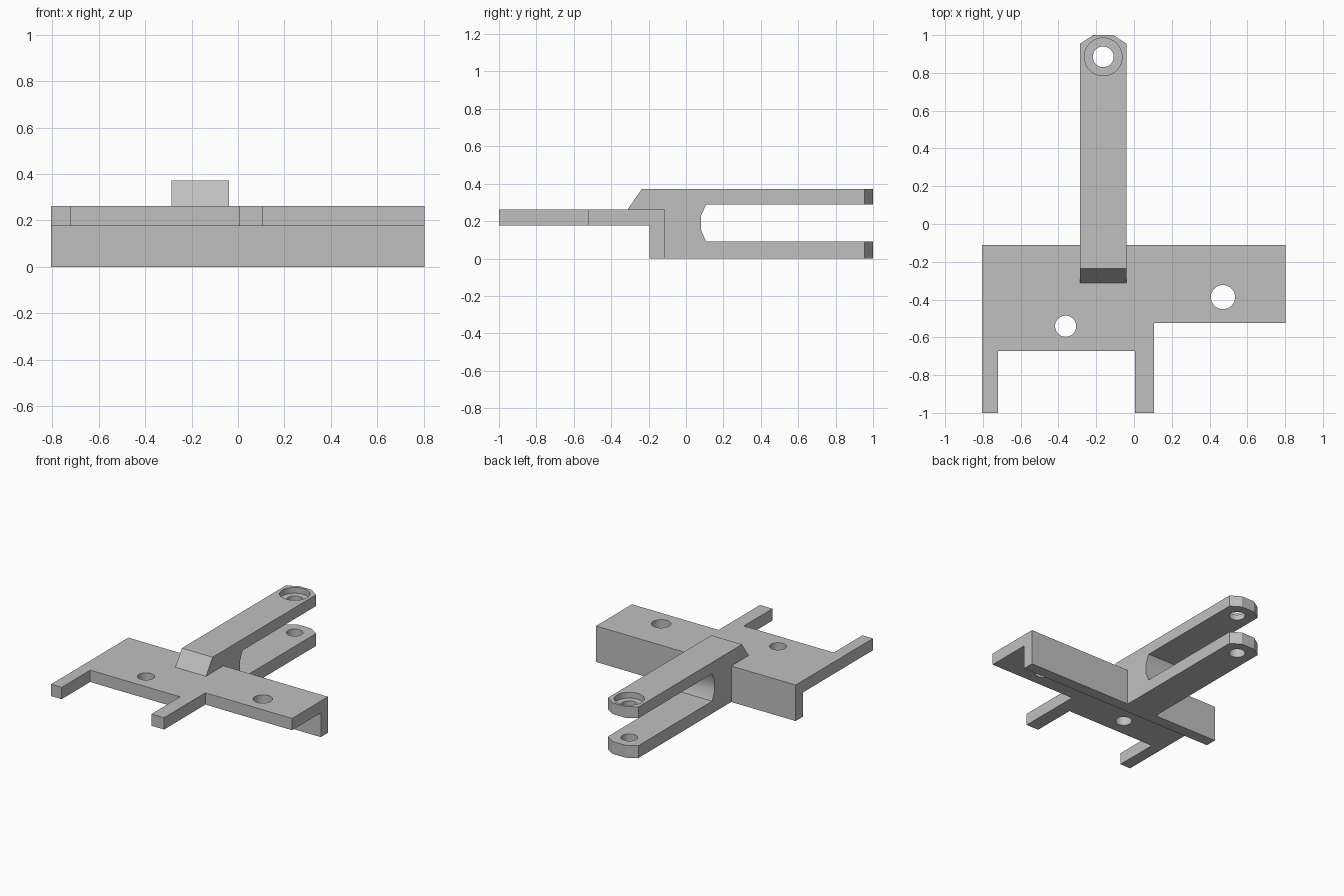
import bpy
import bmesh
import math
from mathutils import Vector

cube = bpy.data.objects.get("Cube")
if cube:
    bpy.data.objects.remove(cube, do_unlink=True)

grey = bpy.data.materials.new("plain_grey")
grey.use_nodes = True
colour = (0.53, 0.53, 0.53, 1)
grey.diffuse_color = colour
grey.node_tree.nodes["Principled BSDF"].inputs["Base Color"].default_value = colour


def prism(name, outline, axis, low, high):
    """Extrude a 2D outline along z (outline is x, y) or along x (outline is y, z)."""
    def place(a, b, c):
        return Vector((a, b, c)) if axis == "z" else Vector((c, a, b))
    bm = bmesh.new()
    face = bm.faces.new([bm.verts.new(place(a, b, low)) for a, b in outline])
    grown = bmesh.ops.extrude_face_region(bm, geom=[face])["geom"]
    bmesh.ops.translate(bm, vec=place(0, 0, high - low),
                        verts=[v for v in grown if isinstance(v, bmesh.types.BMVert)])
    bmesh.ops.recalc_face_normals(bm, faces=bm.faces[:])
    mesh = bpy.data.meshes.new(name)
    bm.to_mesh(mesh)
    bm.free()
    mesh.materials.append(grey)
    obj = bpy.data.objects.new(name, mesh)
    bpy.context.collection.objects.link(obj)
    return obj


def circle(x, y, radius, sides=48):
    turns = [math.tau * i / sides for i in range(sides)]
    return [(x + radius * math.cos(t), y + radius * math.sin(t)) for t in turns]


def combine(target, tool, operation):
    """Apply a boolean and remove the tool."""
    mod = target.modifiers.new(operation, "BOOLEAN")
    mod.operation, mod.object, mod.solver = operation, tool, "EXACT"
    bpy.context.view_layer.objects.active = target
    bpy.ops.object.modifier_apply(modifier=mod.name)
    bpy.data.objects.remove(tool, do_unlink=True)


left, right, back = -0.805, 0.803, -0.112
arm_low, arm_high = -0.286, -0.039
pin_x, pin_y = -0.163, 0.885

# Flat plate with two front prongs
bracket = prism("bracket", [
    (left, back), (left, -1), (-0.72, -1), (-0.72, -0.672), (0.004, -0.672),
    (0.004, -1), (0.105, -1), (0.105, -0.525), (right, -0.525), (right, back),
], "z", 0.176, 0.262)

# Downward flange along the back edge
flange = prism("flange", [(-0.195, 0), (back, 0), (back, 0.262), (-0.195, 0.262)],
               "x", left, right)
combine(bracket, flange, "UNION")

# Forked arm with a sloped front and a rounded slot
arm = prism("forked_arm", [
    (-0.195, 0), (1, 0), (1, 0.09), (0.108, 0.09), (0.08, 0.152), (0.08, 0.228),
    (0.108, 0.29), (1, 0.29), (1, 0.372), (-0.236, 0.372), (-0.312, 0.262),
    (-0.312, 0.22), (-0.195, 0.22),
], "x", arm_low, arm_high)

# Clipped corners on the fork tips
for edge, inner in ((arm_low - 0.01, -0.215), (arm_high + 0.01, -0.11)):
    slope = 0.052 / abs(edge - inner)
    tip = prism("tip_cutter", [(edge, 0.948), (inner, 1), (inner, 1.05), (edge, 1.05)],
                "z", -0.1, 0.5)
    combine(arm, tip, "DIFFERENCE")
combine(bracket, arm, "UNION")

# Pin hole with counterbore, and the two plate holes
for x, y, radius, floor in ((pin_x, pin_y, 0.055, -0.1), (pin_x, pin_y, 0.1, 0.33),
                            (-0.362, -0.541, 0.056, -0.1), (0.471, -0.387, 0.064, -0.1)):
    drill = prism("drill", circle(x, y, radius), "z", floor, 0.5)
    combine(bracket, drill, "DIFFERENCE")

# Smooth the bores and slot end, keep edges sharp
bpy.ops.object.select_all(action="DESELECT")
bracket.select_set(True)
bpy.context.view_layer.objects.active = bracket
bpy.ops.object.shade_smooth_by_angle(angle=math.radians(30))
